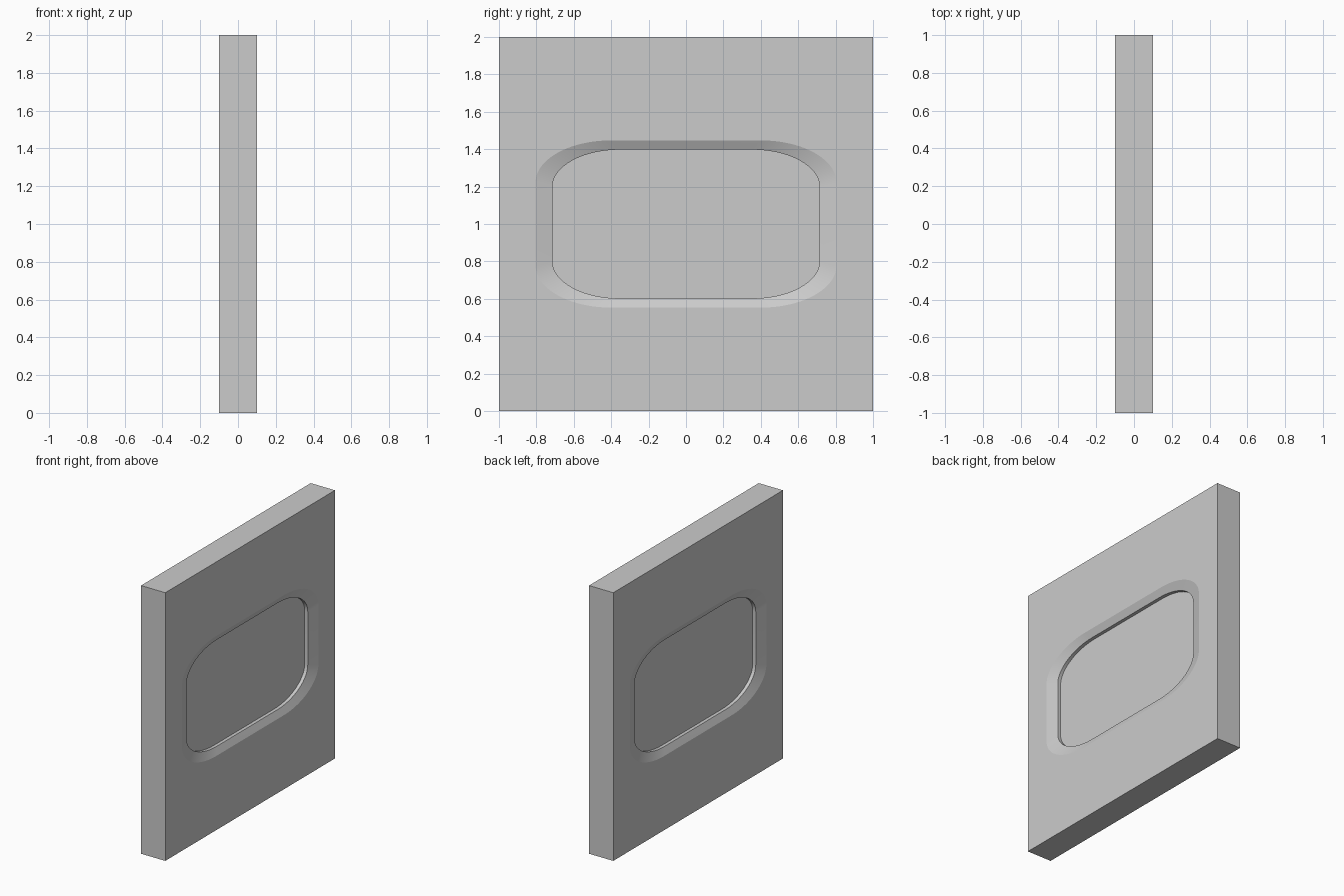
import bpy, bmesh
from math import cos, sin, pi, radians

if "Cube" in bpy.data.objects:
    bpy.data.objects.remove(bpy.data.objects["Cube"])

HALF_Y, HALF_Z = 0.715, 0.3975    # opening half sizes
RAD_Y, RAD_Z = 0.36, 0.20         # elliptical corner radii
SEG = 20


def outline(x, scale):
    """Rounded opening outline in the y-z plane, centred on the wall."""
    pts = []
    for q, (sy, sz) in enumerate([(1, 1), (-1, 1), (-1, -1), (1, -1)]):
        for i in range(SEG + 1):
            a = (q + i / SEG) * pi / 2
            y = sy * (HALF_Y - RAD_Y) + RAD_Y * cos(a)
            z = sz * (HALF_Z - RAD_Z) + RAD_Z * sin(a)
            pts.append((x, y * scale, 1 + z * scale))
    return pts


def recess_shell(bm, side):
    """Closed loft: straight step at the pane, then a flared rim."""
    profile = [(0.05, 1.0), (0.075, 1.0), (0.125, 1.25)]
    rings = [[bm.verts.new(p) for p in outline(side * x, s)] for x, s in profile]
    n = len(rings[0])
    for r0, r1 in zip(rings, rings[1:]):
        for i in range(n):
            j = (i + 1) % n
            bm.faces.new((r0[i], r0[j], r1[j], r1[i]))
    bm.faces.new(rings[0][::-1])
    bm.faces.new(rings[-1])


# Wall slab
bpy.ops.mesh.primitive_cube_add(size=1, location=(0, 0, 1))
wall = bpy.context.object
wall.name = "wall_panel"
wall.scale = (0.2, 2, 2)
bpy.ops.object.transform_apply(location=True, rotation=False, scale=True)

# Recess cutter for both faces
bm = bmesh.new()
for side in (1, -1):
    recess_shell(bm, side)
bmesh.ops.recalc_face_normals(bm, faces=bm.faces)
mesh = bpy.data.meshes.new("recess_cutter")
bm.to_mesh(mesh)
bm.free()
cutter = bpy.data.objects.new("recess_cutter", mesh)
bpy.context.collection.objects.link(cutter)

# Cut the recesses, leaving the thin window pane
cut = wall.modifiers.new("recesses", "BOOLEAN")
cut.operation = "DIFFERENCE"
cut.solver = "EXACT"
cut.object = cutter
bpy.context.view_layer.objects.active = wall
bpy.ops.object.modifier_apply(modifier=cut.name)
bpy.data.objects.remove(cutter)

# Smooth corners, crisp rim edges
bpy.ops.object.shade_smooth_by_angle(angle=radians(10.5))
